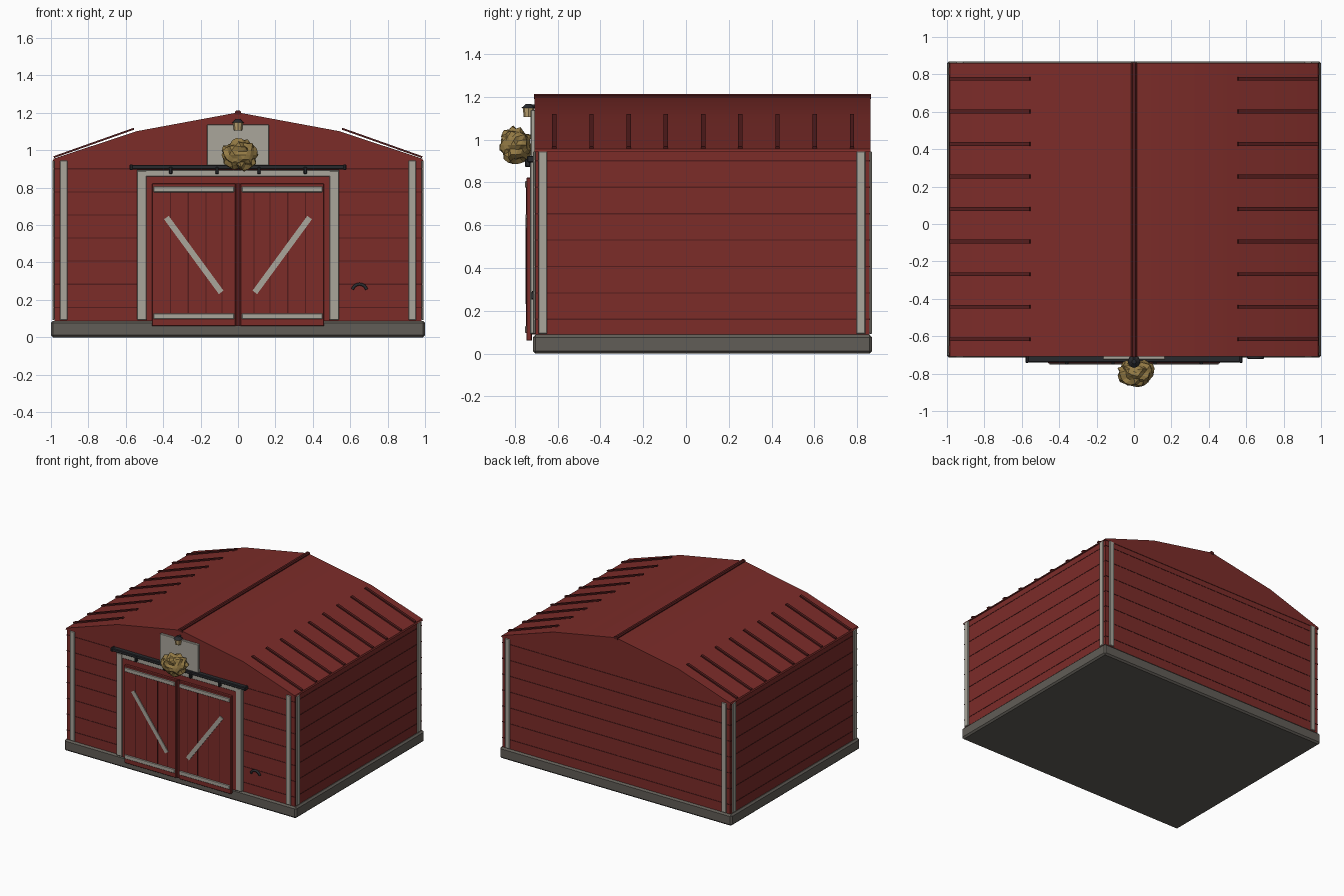
import bpy, math, random
from mathutils import Vector

if "Cube" in bpy.data.objects:
    bpy.data.objects.remove(bpy.data.objects["Cube"])

random.seed(4)

def material(name, rgb):
    m = bpy.data.materials.new(name)
    m.diffuse_color = (*rgb, 1)
    m.use_nodes = True
    m.node_tree.nodes["Principled BSDF"].inputs["Base Color"].default_value = m.diffuse_color
    return m

RED = material("barn_red", (0.20, 0.025, 0.022))
DARK_RED = material("dark_red", (0.09, 0.012, 0.012))
TRIM = material("weathered_white", (0.40, 0.38, 0.33))
STONE = material("stone", (0.12, 0.11, 0.095))
IRON = material("iron", (0.022, 0.023, 0.027))
HAY = material("hay", (0.30, 0.20, 0.06))
GLOW = material("lantern_glass", (0.50, 0.36, 0.16))

def mesh(name, verts, faces, mat):
    me = bpy.data.meshes.new(name)
    me.from_pydata(verts, [], faces)
    ob = bpy.data.objects.new(name, me)
    bpy.context.collection.objects.link(ob)
    me.materials.append(mat)
    return ob

def box(name, x, y, z, mat, bevel=0.0):
    """Box from (min, max) pairs on each axis."""
    v = [(a, b, c) for a in x for b in y for c in z]
    f = [(0, 1, 3, 2), (4, 6, 7, 5), (0, 4, 5, 1), (2, 3, 7, 6), (0, 2, 6, 4), (1, 5, 7, 3)]
    ob = mesh(name, v, f, mat)
    if bevel:
        b = ob.modifiers.new("bevel", 'BEVEL')
        b.width, b.segments = bevel, 1
    return ob

def prism(name, profile, y0, y1, mat):
    """Extrude an xz profile along y."""
    n = len(profile)
    v = [(x, y0, z) for x, z in profile] + [(x, y1, z) for x, z in profile]
    f = [tuple(range(n)), tuple(range(2 * n - 1, n - 1, -1))]
    f += [(i, i + n, (i + 1) % n + n, (i + 1) % n) for i in range(n)]
    return mesh(name, v, f, mat)

def bar(name, a, b, width, y0, y1, mat):
    """Flat bar between two xz points."""
    a, b = Vector(a), Vector(b)
    d = (b - a).normalized() * width / 2
    n = Vector((-d.y, d.x))
    return prism(name, [tuple(p) for p in (a + n, a - n, b - n, b + n)], y0, y1, mat)

def span(a, b, s):
    return (a, b) if s > 0 else (-b, -a)

# foundation and walls
FRONT, BACK, SIDE = -0.703, 0.858, 0.982
box("foundation", (-1, 1), (-0.715, 0.87), (0, 0.088), STONE, 0.012)
box("walls", (-SIDE, SIDE), (FRONT, BACK), (0.08, 0.95), RED)

# siding seams on all four sides
for i in range(7):
    z = 0.16 + i * 0.1235
    box("siding_seam", (-SIDE - 0.002, SIDE + 0.002), (FRONT - 0.002, BACK + 0.002),
        (z - 0.003, z + 0.003), DARK_RED)

# corner trim boards
for s in (-1, 1):
    for name, y in (("front", (-0.714, FRONT)), ("back", (BACK, 0.869))):
        box(name + "_corner_trim", span(0.912, 0.952, s), y, (0.092, 0.945), TRIM, 0.003)
    for y in ((-0.69, -0.65), (0.797, 0.838)):
        box("side_corner_trim", span(SIDE, 0.993, s), y, (0.092, 0.945), TRIM, 0.003)

# roof with two slopes on each side
roof = prism("roof", [(-0.99, 0.943), (0.99, 0.943), (0.985, 0.955), (0.54, 1.102),
                      (0, 1.202), (-0.54, 1.102), (-0.985, 0.955)], -0.709, 0.862, RED)
bpy.context.view_layer.objects.active = roof
roof.select_set(True)
bpy.ops.object.shade_smooth_by_angle(angle=math.radians(30))
prism("ridge_cap", [(-0.016, 1.19), (0.016, 1.19), (0.016, 1.206), (0.008, 1.213),
                    (-0.008, 1.213), (-0.016, 1.206)], -0.711, 0.864, DARK_RED)

# raised roof ribs
for s in (-1, 1):
    for i in range(9):
        y = -0.616 + i * 0.174
        bar("roof_rib", (s * 0.985, 0.963), (s * 0.556, 1.115), 0.01, y - 0.01, y + 0.01, DARK_RED)

# door frame
for s in (-1, 1):
    box("door_post", span(0.49, 0.54, s), (-0.728, FRONT), (0.092, 0.89), TRIM, 0.003)
box("door_header", (-0.54, 0.54), (-0.727, FRONT), (0.86, 0.895), TRIM, 0.003)
box("door_opening", (-0.49, 0.49), (-0.722, FRONT), (0.088, 0.86), RED)

# two sliding doors with rails, grooves and a brace
for s in (-1, 1):
    box("door", span(0.012, 0.46, s), (-0.745, -0.722), (0.06, 0.822), RED, 0.003)
    for x in (0.085, 0.172, 0.266, 0.36):
        box("door_groove", span(x - 0.003, x + 0.003, s), (-0.7465, -0.74), (0.13, 0.775), DARK_RED)
    for z in ((0.097, 0.128), (0.775, 0.806)):
        box("door_rail", span(0.02, 0.453, s), (-0.752, -0.74), z, TRIM, 0.003)
    bar("door_brace", (s * 0.09, 0.24), (s * 0.383, 0.64), 0.031, -0.751, -0.74, TRIM)
box("door_meeting_strip", (-0.012, 0.012), (-0.735, -0.72), (0.06, 0.822), DARK_RED)

# sliding track and hangers
box("door_track", (-0.575, 0.575), (-0.74, FRONT), (0.897, 0.921), IRON, 0.004)
for s in (-1, 1):
    box("track_end", span(0.562, 0.58, s), (-0.742, FRONT), (0.893, 0.924), IRON, 0.004)
    for x in (0.112, 0.36):
        box("track_hanger", span(x - 0.009, x + 0.009, s), (-0.752, -0.727), (0.872, 0.91), IRON, 0.004)

# hay loft hatch
box("loft_hatch", (-0.165, 0.165), (-0.726, -0.70), (0.915, 1.138), TRIM, 0.003)

# hay clump
bpy.ops.mesh.primitive_ico_sphere_add(subdivisions=3, radius=1, location=(0.012, -0.795, 0.975))
hay = bpy.context.object
hay.name = "hay_clump"
hay.data.materials.append(HAY)
for v in hay.data.vertices:
    k = random.uniform(0.8, 1.08)
    v.co = Vector((v.co.x * 0.1, v.co.y * 0.078, v.co.z * 0.087)) * k

# lantern
def cone(name, r1, r2, z0, z1, mat):
    bpy.ops.mesh.primitive_cone_add(vertices=8, radius1=r1, radius2=r2, depth=z1 - z0,
                                    location=(0, -0.736, (z0 + z1) / 2))
    ob = bpy.context.object
    ob.name = name
    ob.data.materials.append(mat)

cone("lantern_glass", 0.022, 0.027, 1.105, 1.147, GLOW)
cone("lantern_cap", 0.034, 0.012, 1.147, 1.166, IRON)
box("lantern_bracket", (-0.006, 0.006), (-0.736, -0.70), (1.152, 1.164), IRON)

# horseshoe on the wall
cu = bpy.data.curves.new("horseshoe", 'CURVE')
cu.dimensions = '3D'
cu.bevel_depth, cu.bevel_resolution = 0.009, 1
sp = cu.splines.new('POLY')
sp.points.add(8)
for i, p in enumerate(sp.points):
    a = math.radians(10 + 20 * i)
    p.co = (0.65 + 0.038 * math.cos(a), -0.714, 0.249 + 0.035 * math.sin(a), 1)
cu.use_fill_caps = True
shoe = bpy.data.objects.new("horseshoe", cu)
bpy.context.collection.objects.link(shoe)
cu.materials.append(IRON)
